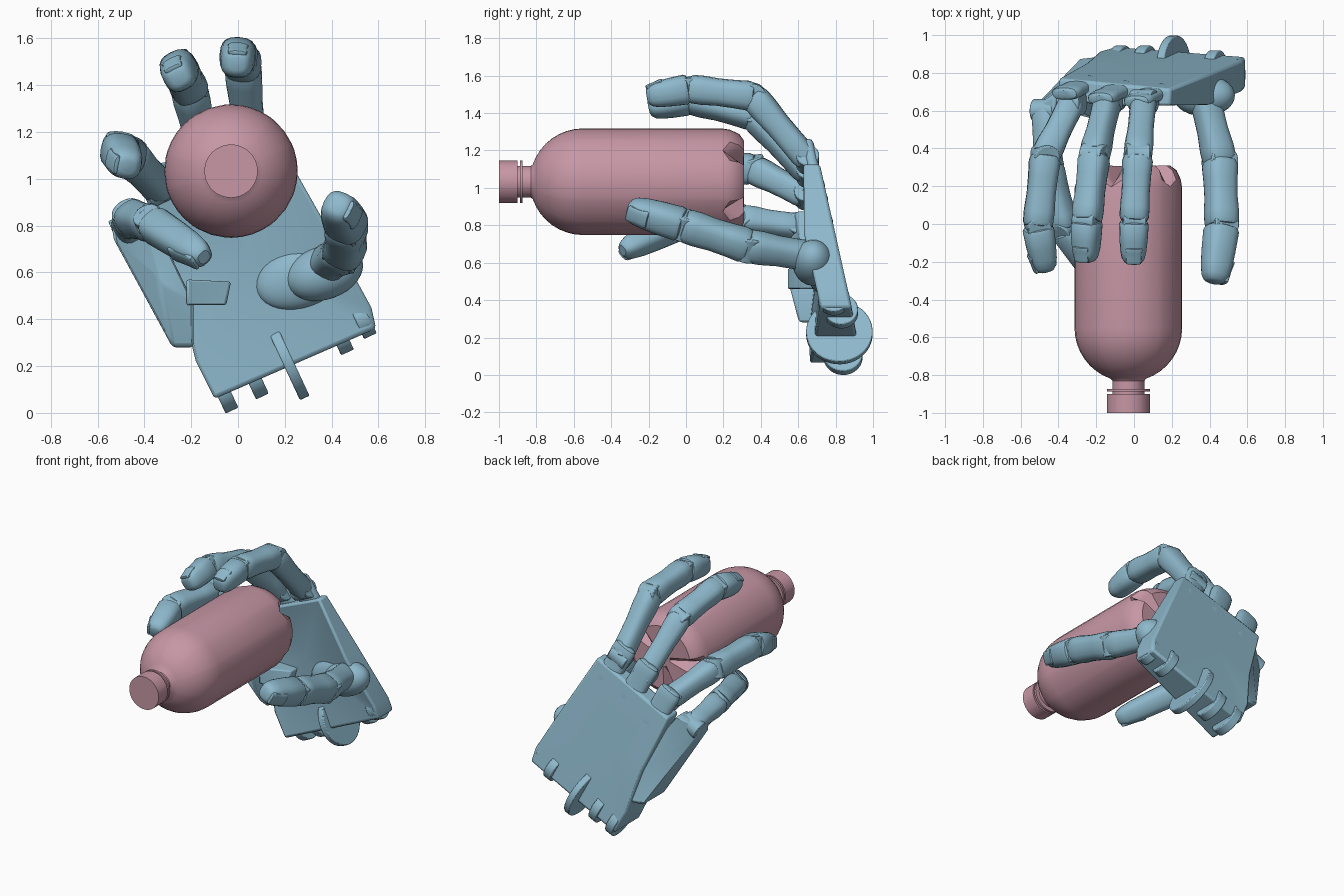
import bpy, bmesh, math
from mathutils import Vector as V, Matrix

if "Cube" in bpy.data.objects:
    bpy.data.objects.remove(bpy.data.objects["Cube"])

def material(name, col):
    m = bpy.data.materials.new(name)
    m.diffuse_color = (*col, 1)
    m.use_nodes = True
    m.node_tree.nodes["Principled BSDF"].inputs["Base Color"].default_value = m.diffuse_color
    return m

BLUE = material("hand_blue", (0.27, 0.48, 0.60))
PINK = material("bottle_pink", (0.57, 0.31, 0.38))
AXIS = V((-0.03, 0, 1.033))                 # bottle axis, parallel to y
U = V((0.9, 0, 0.42)).normalized()          # across the palm
UP = V((-0.42, -0.2, 0.88)).normalized()    # wrist to knuckles
BACK = U.cross(UP).normalized()
if BACK.y < 0:
    BACK = -BACK

def add(name, verts, faces, mat, bevel=0):
    me = bpy.data.meshes.new(name)
    bm = bmesh.new()
    vs = [bm.verts.new(v) for v in verts]
    for f in faces:
        bm.faces.new([vs[i] for i in f])
    bmesh.ops.recalc_face_normals(bm, faces=bm.faces)
    bm.to_mesh(me)
    bm.free()
    me.materials.append(mat)
    ob = bpy.data.objects.new(name, me)
    bpy.context.collection.objects.link(ob)
    if bevel:
        b = ob.modifiers.new("bevel", 'BEVEL')
        b.width, b.segments, b.limit_method = bevel, 2, 'ANGLE'
    return ob

def skin(name, rings, mat, bevel=0):
    n = len(rings[0])
    verts = [p for r in rings for p in r]
    faces = [(k*n+i, k*n+(i+1) % n, (k+1)*n+(i+1) % n, (k+1)*n+i)
             for k in range(len(rings)-1) for i in range(n)]
    faces += [tuple(range(n)), tuple(range(len(verts)-n, len(verts)))]
    return add(name, verts, faces, mat, bevel)

BONE = [(-.03, .6), (0, .9), (.08, 1), (.3, .95), (.55, .93), (.8, 1), (.95, .98), (1.0, .88), (1.03, .55)]
TIP = [(.0, .6), (.04, .9), (.1, 1), (.45, 1), (.72, .96), (.88, .86), (.97, .66), (1.0, .42)]

def limb(name, a, b, dorsal, w0, h0, w1, h1, rings=BONE):
    """Rounded-square tube from a to b, dorsal side facing `dorsal`."""
    a, b = V(a), V(b)
    d = (b-a).normalized()
    n = (dorsal - d*dorsal.dot(d)).normalized()
    s = d.cross(n)
    out = []
    for t, k in rings:
        w, h = (w0+(w1-w0)*t)*k, (h0+(h1-h0)*t)*k
        ring = []
        for i in range(20):
            q = 2*math.pi*i/20
            c, e = math.cos(q), math.sin(q)
            ring.append(a + (b-a)*t + s*math.copysign(abs(c)**.75, c)*w
                        + n*math.copysign(abs(e)**.75, e)*h)
        out.append(ring)
    return skin(name, out, BLUE)

def cyl(name, c, axis, r, depth, n=28):
    d = axis.normalized()
    p = d.orthogonal().normalized()
    q = d.cross(p)
    rings = [[V(c) + d*depth*k + (p*math.cos(2*math.pi*i/n) + q*math.sin(2*math.pi*i/n))*r
              for i in range(n)] for k in (-.5, .5)]
    skin(name, rings, BLUE, .006)

def slab(name, pts, centre, bevel=.015):
    """Plate from outline points (x, y_back, z, thickness) fanned to a centre."""
    allp = pts + [centre]
    n, m = len(pts), len(allp)
    verts = [(x, y, z) for x, y, z, t in allp] + [(x, y-t, z) for x, y, z, t in allp]
    faces = []
    for i in range(n):
        j = (i+1) % n
        faces += [(i, j, n), (m+j, m+i, m+n), (i, m+i, m+j, j)]
    return add(name, verts, faces, BLUE, bevel)

# bottle: lathe around y with five grooves in the base
prof = [(.114, -1), (.114, -.9), (.085, -.9), (.085, -.888), (.114, -.888), (.114, -.873),
        (.085, -.873), (.085, -.83)]
prof += [(.285*math.sin(q), -.55-.285*math.cos(q)) for q in [.33+(math.pi/2-.33)*i/8 for i in range(9)]]
prof += [(.285, -.2), (.285, .19), (.278, .235), (.255, .285), (.22, .31), (.06, .305)]
rings = []
for r, y in prof:
    ring = []
    for i in range(40):
        q = math.radians(-19 + 9*i)
        if i % 8 in (1, 7):
            q += math.radians(4 if i % 8 == 1 else -4)
        yy = min(y, .195 + (.285-r)*.2) if i % 8 == 0 and r > .1 else y
        ring.append(AXIS + V((r*math.sin(q), yy, r*math.cos(q))))
    rings.append(ring)
skin("bottle", rings, PINK)

# palm plate and outer metacarpal flap
def back(z):
    return min(.967 - .223*z, .94)
outline = [(-.1, .06, .28), (.59, .36, .17), (.57, .45, .17), (.4, .76, .17), (.19, 1.13, .09),
           (-.12, 1.0, .12), (-.4, .88, .12), (-.25, .5, .17), (-.18, .22, .26)]
slab("palm", [(x, back(z), z, t) for x, z, t in outline], (.02, back(.65), .65, .11))
slab("outer_palm_flap", [(-.54, .61, .80, .1), (-.53, .62, .74, .12), (-.28, .88, .28, .24),
                         (-.19, .89, .28, .29), (-.19, .85, .47, .30), (-.31, .76, .72, .15),
                         (-.42, .69, .88, .1)], (-.34, .78, .58, .19))
slab("palm_bracket", [(-.22, .78, .46, .24), (-.05, .8, .46, .19), (-.03, .8, .56, .16),
                      (-.22, .78, .57, .24)], (-.13, .79, .51, .21), .01)

# thumb mound and its web into the palm
me = bpy.data.meshes.new("thumb_mound")
bm = bmesh.new()
for centre, size in [((.37, .68, .60), (.17, .11, .115)), ((.27, .715, .58), (.2, .07, .13))]:
    bmesh.ops.create_uvsphere(bm, u_segments=28, v_segments=16, radius=1,
                              matrix=Matrix.Translation(centre) @ Matrix.Rotation(-.35, 4, 'Y')
                              @ Matrix.Diagonal((*size, 1)))
bm.to_mesh(me)
bm.free()
me.materials.append(BLUE)
bpy.context.collection.objects.link(bpy.data.objects.new("thumb_mound", me))

# wrist hinge discs
cyl("wrist_disc", (.21, .82, .225), U, .178, .045, 40)
for i, (c, r) in enumerate([((-.07, .84, .105), .105), ((.06, .84, .165), .105),
                            ((.43, .83, .34), .09), ((.53, .79, .405), .085)]):
    cyl("wrist_lug_%d" % i, c, U, r, .06)

# fingers: knuckle, second joint, end joint, tip, half width
fingers = {
    "index": [(.05, .65, 1.15), (.02, .36, 1.49), (0, .02, 1.53), (-.005, -.21, 1.49), .082],
    "middle": [(-.14, .65, 1.08), (-.21, .36, 1.39), (-.25, .02, 1.475), (-.255, -.2, 1.43), .082],
    "ring": [(-.33, .64, .96), (-.47, .36, 1.10), (-.51, -.01, 1.125), (-.47, -.25, 1.05), .084],
    "little": [(-.47, .60, .79), (-.455, .3, .83), (-.37, -.02, .81), (-.145, -.34, .665), .08],
    "thumb": [(.37, .69, .63), (.455, .33, .69), (.465, -.01, .80), (.425, -.31, .89), .092],
}
for name, (k, p, d, t, w) in fingers.items():
    k, p, d, t = map(V, (k, p, d, t))
    out = d - AXIS
    out.y = 0
    if name == "thumb":
        out = V((.6, 0, -.3))
    limb(name + "_base", k, p, out, w*.85, w*.85, w*.95, w*.95)
    limb(name + "_middle", p, d, out, w, w*.98, w*.96, w*.95)
    limb(name + "_tip", d, t, out, w*.97, w, w*.84, w*.85, TIP)
    # fingernail
    f = (t-d).normalized()
    n = (out - f*out.dot(f)).normalized()
    c = d.lerp(t, .6) + n*w*.78
    limb(name + "_nail", c, c + f*(t-d).length*.37 - n*w*.22, n, w*.55, w*.2, w*.5, w*.16)
    # joint pins and knuckle
    side = f.cross(n)
    cyl(name + "_joint_pin", d, side, w*.76, w*1.5, 20)
    cyl(name + "_second_pin", p, side, w*.84, w*1.5, 20)
    if name != "thumb":
        cyl(name + "_knuckle_pin", k, U, .062, .13, 20)
    if name in ("index", "middle", "ring"):
        e = k.copy()
        e.y = back(e.z) - .045
        limb(name + "_knuckle_tab", e - UP*.2, e + UP*.09, BACK, .085, .045, .08, .035)

# smooth shading with sharp edges kept
for ob in bpy.data.objects:
    ob.select_set(True)
bpy.context.view_layer.objects.active = bpy.data.objects["palm"]
bpy.ops.object.shade_smooth_by_angle(angle=math.radians(35))
